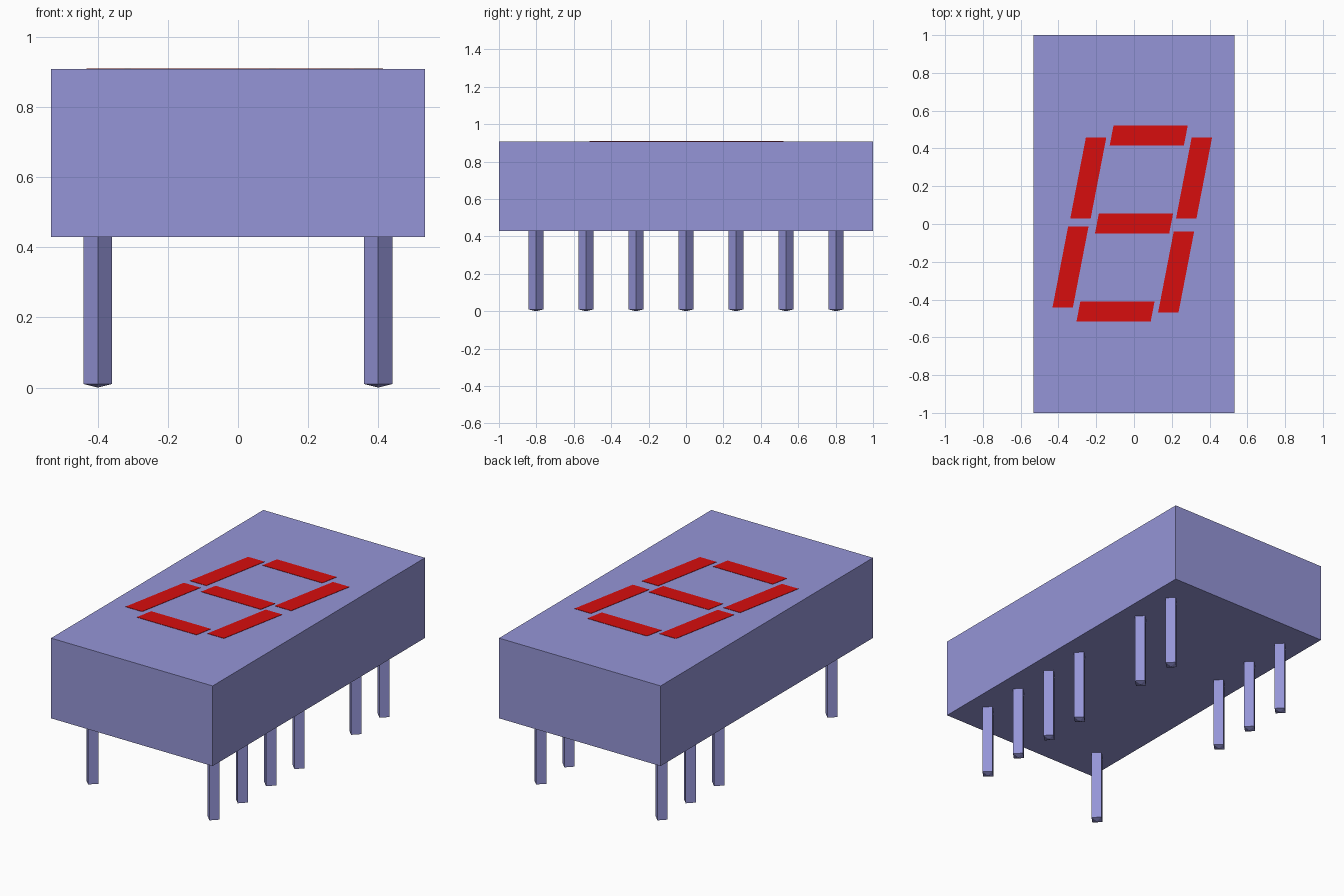
import bpy, bmesh, math
from mathutils import Matrix

cube = bpy.data.objects.get("Cube")
if cube:
    bpy.data.objects.remove(cube, do_unlink=True)


def material(name, r, g, b):
    mat = bpy.data.materials.new(name)
    mat.use_nodes = True
    mat.diffuse_color = (r, g, b, 1)
    mat.node_tree.nodes["Principled BSDF"].inputs["Base Color"].default_value = (r, g, b, 1)
    return mat


LAVENDER = material("lavender plastic", 0.30, 0.30, 0.68)
RED = material("segment red", 0.68, 0.004, 0.004)


def finish(name, bm, mat):
    bmesh.ops.recalc_face_normals(bm, faces=bm.faces[:])
    mesh = bpy.data.meshes.new(name)
    bm.to_mesh(mesh)
    bm.free()
    mesh.materials.append(mat)
    obj = bpy.data.objects.new(name, mesh)
    bpy.context.collection.objects.link(obj)
    return obj


def box(name, center, size, mat, slant=0.0):
    """Box whose sides lean towards +x along y by the slant."""
    bm = bmesh.new()
    bmesh.ops.create_cube(bm, size=1)
    bmesh.ops.scale(bm, vec=size, verts=bm.verts)
    for v in bm.verts:
        v.co.x += slant * v.co.y
    bmesh.ops.translate(bm, vec=center, verts=bm.verts)
    return finish(name, bm, mat)


# Housing
BOTTOM, TOP = 0.43, 0.908
box("housing", (0, 0, (BOTTOM + TOP) / 2), (1.066, 2, TOP - BOTTOM), LAVENDER)

# Slanted digit segments: centre x, centre y
BAR, POST = (0.393, 0.106), (0.108, 0.43)
segments = {
    "top_segment": (0.078, 0.469, BAR),
    "middle_segment": (0, 0.002, BAR),
    "bottom_segment": (-0.098, -0.464, BAR),
    "upper_left_segment": (-0.242, 0.244, POST),
    "upper_right_segment": (0.318, 0.244, POST),
    "lower_left_segment": (-0.336, -0.227, POST),
    "lower_right_segment": (0.223, -0.254, POST),
}
for name, (x, y, (w, h)) in segments.items():
    box(name, (x, y, TOP), (w, h, 0.004), RED, slant=0.193)


# Pins: square posts turned on edge, with a shallow pointed tip
def pin(name, x, y):
    bm = bmesh.new()
    tip = 0.01
    bmesh.ops.create_cone(bm, cap_ends=True, segments=4, radius1=0.04, radius2=0.04,
                          depth=BOTTOM - tip,
                          matrix=Matrix.Translation((x, y, (BOTTOM + tip) / 2)))
    # align the corners with the x and y axes
    if max(v.co.x for v in bm.verts) - x < 0.035:
        bmesh.ops.rotate(bm, cent=(x, y, 0), verts=bm.verts,
                         matrix=Matrix.Rotation(math.pi / 4, 3, "Z"))
    bm.faces.ensure_lookup_table()
    base = min(bm.faces, key=lambda f: f.calc_center_median().z)
    apex = bmesh.ops.poke(bm, faces=[base])["verts"][0]
    apex.co.z = 0
    finish(name, bm, LAVENDER)


PITCH = 0.267
for side, x, slots in (("left", 0.4, (-3, -2, -1, 0, 2, 3)),
                       ("right", -0.4, (-3, 1, 2, 3))):
    for number, slot in enumerate(slots, 1):
        pin(f"{side}_pin_{number}", x, slot * PITCH)
